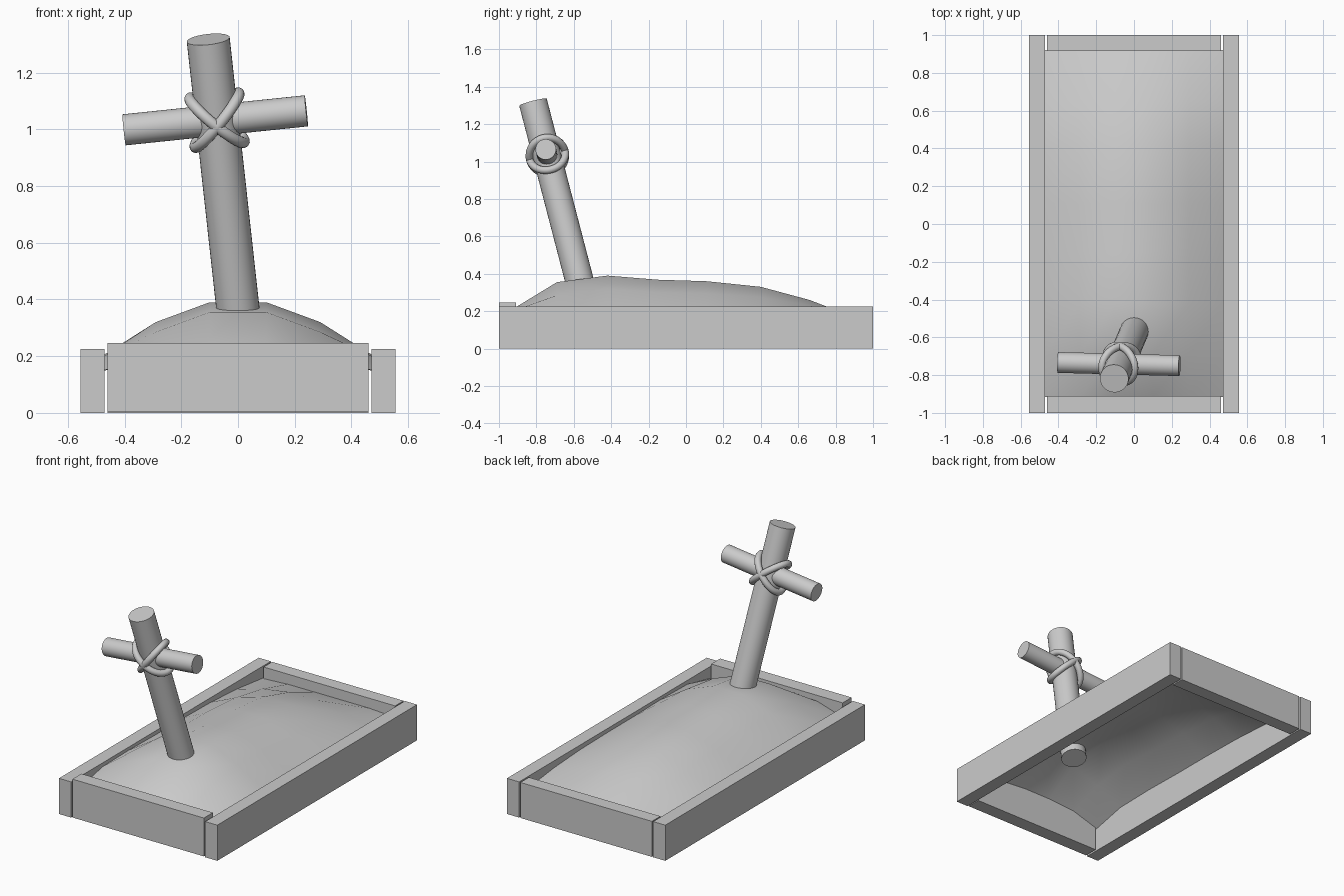
import bpy, bmesh, math
from mathutils import Vector, Matrix

if "Cube" in bpy.data.objects:
    bpy.data.objects.remove(bpy.data.objects["Cube"])


def finish(name, bm, smooth=True):
    bmesh.ops.recalc_face_normals(bm, faces=bm.faces)
    mesh = bpy.data.meshes.new(name)
    bm.to_mesh(mesh)
    bm.free()
    ob = bpy.data.objects.new(name, mesh)
    bpy.context.collection.objects.link(ob)
    if smooth:
        bpy.ops.object.select_all(action='DESELECT')
        ob.select_set(True)
        bpy.context.view_layer.objects.active = ob
        bpy.ops.object.shade_smooth_by_angle(angle=math.radians(40))
    return ob


def board(name, x0, x1, y0, y1, z0, z1):
    bm = bmesh.new()
    size = Matrix.Diagonal((x1 - x0, y1 - y0, z1 - z0, 1))
    centre = Matrix.Translation(((x0 + x1) / 2, (y0 + y1) / 2, (z0 + z1) / 2))
    bmesh.ops.create_cube(bm, size=1, matrix=centre @ size)
    return finish(name, bm, False)


def log(name, a, b, radius):
    a, b = Vector(a), Vector(b)
    turn = (b - a).to_track_quat('Z', 'Y').to_matrix().to_4x4()
    bm = bmesh.new()
    bmesh.ops.create_cone(bm, cap_ends=True, segments=32, radius1=radius, radius2=radius,
                          depth=(b - a).length, matrix=Matrix.Translation((a + b) / 2) @ turn)
    return finish(name, bm)


def rope_ring(name, centre, u, v, ru, rv, tube, n=40, m=12):
    """Oval ring in the plane of u and v."""
    bm = bmesh.new()
    w = u.cross(v).normalized()
    rows = []
    for i in range(n):
        t = 2 * math.pi * i / n
        p = centre + u * ru * math.cos(t) + v * rv * math.sin(t)
        out = (u * rv * math.cos(t) + v * ru * math.sin(t)).normalized()
        rows.append([bm.verts.new(p + tube * (out * math.cos(s) + w * math.sin(s)))
                     for s in (2 * math.pi * j / m for j in range(m))])
    for i in range(n):
        a, b = rows[i], rows[(i + 1) % n]
        for j in range(m):
            k = (j + 1) % m
            bm.faces.new((a[j], b[j], b[k], a[k]))
    return finish(name, bm)


# Frame of four boards, the front one slightly taller
for side, s in (("left", -1), ("right", 1)):
    x0, x1 = sorted((s * 0.47, s * 0.555))
    board(side + "_board", x0, x1, -1, 1, 0, 0.226)
board("front_board", -0.461, 0.461, -1, -0.91, 0.003, 0.246)
board("back_board", -0.461, 0.461, 0.915, 1, 0, 0.225)

# Earth mound, an open sheet: y, height at centre, halfway and edge
sections = [(-0.915, 0.218, 0.205, 0.15), (-0.69, 0.355, 0.285, 0.20), (-0.42, 0.39, 0.32, 0.205),
            (-0.15, 0.368, 0.30, 0.20), (0.11, 0.36, 0.295, 0.20), (0.40, 0.33, 0.275, 0.195),
            (0.66, 0.26, 0.23, 0.18), (0.92, 0.16, 0.16, 0.15)]
bm = bmesh.new()
rows = []
for y, c, h, e in sections:
    rows.append([bm.verts.new((x, y, z)) for x, z in
                 zip((-0.472, -0.29, -0.1, 0.1, 0.29, 0.472), (e, h, c, c, h, e))])
for a, b in zip(rows, rows[1:]):
    for j in range(5):
        bm.faces.new((a[j], a[j + 1], b[j + 1], b[j]))
mound = finish("earth_mound", bm)

# Leaning post and crossbar
foot, head = Vector((0.006, -0.556, 0.31)), Vector((-0.105, -0.818, 1.317))
left, right = Vector((-0.402, -0.733, 0.998)), Vector((0.241, -0.75, 1.065))
log("post", foot, head, 0.076)
log("crossbar", left, right, 0.055)

# Crossed rope lashing, one ring on each diagonal
up = (head - foot).normalized()
across = (right - left).normalized()
facing = across.cross(up).normalized()
for i, s in enumerate((1, -1)):
    diagonal = (across + up * s).normalized()
    rope_ring("rope_ring_%d" % (i + 1), Vector((-0.074, -0.741, 1.032)),
              diagonal, facing, 0.123, 0.097, 0.02)
